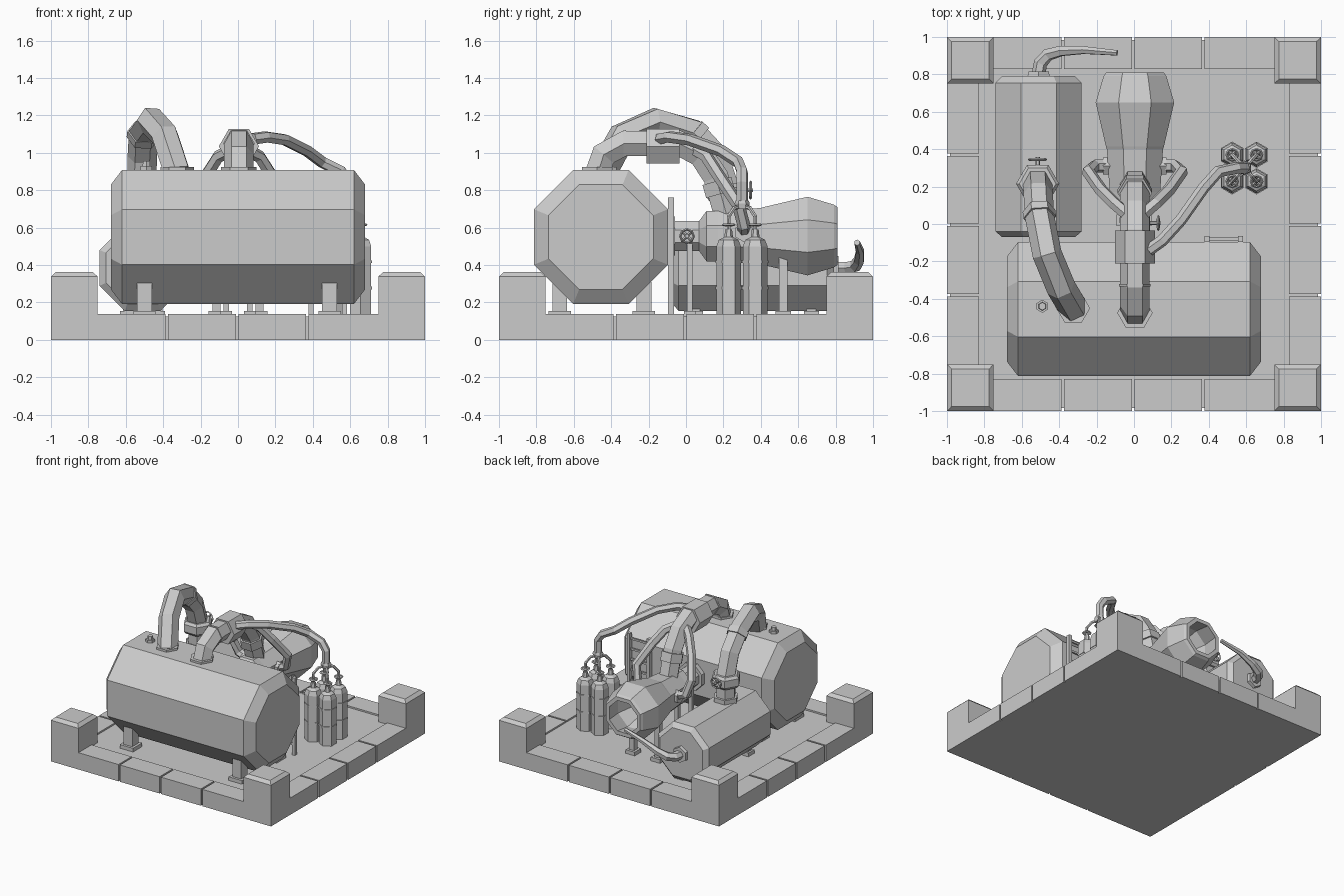
import bpy, bmesh, math
from mathutils import Vector as V


def finish(name, bm):
    bmesh.ops.recalc_face_normals(bm, faces=bm.faces)
    me = bpy.data.meshes.new(name)
    bm.to_mesh(me)
    bm.free()
    ob = bpy.data.objects.new(name, me)
    bpy.context.collection.objects.link(ob)
    return ob


def box(name, x0, x1, y0, y1, z0, z1):
    bm = bmesh.new()
    bmesh.ops.create_cube(bm, size=1)
    for v in bm.verts:
        v.co = V(((x0 + x1) / 2 + v.co.x * (x1 - x0), (y0 + y1) / 2 + v.co.y * (y1 - y0),
                  (z0 + z1) / 2 + v.co.z * (z1 - z0)))
    return finish(name, bm)


def sweep(name, pts, tangents, radii, sides, phase):
    """Skin rings (radius = distance to the flats) along points."""
    bm, rings = bmesh.new(), []
    t = tangents[0]
    u = V((1, 0, 0)) if abs(t.x) < 0.9 else V((0, 1, 0))
    for p, t, r in zip(pts, tangents, radii):
        u = (u - t * u.dot(t)).normalized()
        w = t.cross(u)
        R = r / math.cos(math.pi / sides)
        angs = [(i + phase) * math.tau / sides for i in range(sides)]
        rings.append([bm.verts.new(p + (u * math.cos(a) + w * math.sin(a)) * R) for a in angs])
    for a, b in zip(rings, rings[1:]):
        for i in range(sides):
            j = (i + 1) % sides
            bm.faces.new((a[i], a[j], b[j], b[i]))
    bm.faces.new(rings[0])
    bm.faces.new(rings[-1])
    return finish(name, bm)


def tube(name, pts, radii, sides=6, phase=0):
    pts = [V(p) for p in pts]
    n = len(pts)
    if not isinstance(radii, (list, tuple)):
        radii = [radii] * n
    tang = [(pts[min(i + 1, n - 1)] - pts[max(i - 1, 0)]).normalized() for i in range(n)]
    return sweep(name, pts, tang, radii, sides, phase)


def lathe(name, base, axis, profile, sides=8, phase=0.5):
    axis = V(axis).normalized()
    pts = [V(base) + axis * h for h, r in profile]
    return sweep(name, pts, [axis] * len(pts), [r for h, r in profile], sides, phase)


def handwheel(name, start, axis, length, r):
    """Stem, rim and crossed spokes."""
    axis = V(axis)
    c = V(start) + axis * length
    tube(name + "_stem", [start, c + axis * 0.012], 0.01)
    bpy.ops.mesh.primitive_torus_add(major_segments=8, minor_segments=4, major_radius=r, minor_radius=0.007,
                                     location=c, rotation=axis.to_track_quat('Z', 'Y').to_euler())
    bpy.context.object.name = name + "_rim"
    a = axis.orthogonal().normalized()
    for k, d in enumerate((a, axis.cross(a))):
        tube(f"{name}_spoke_{k}", [c - d * r, c + d * r], 0.006, 4)


def leg(name, x, y, w, top, foot):
    box(name, x - w, x + w, y - w, y + w, 0.12, top)
    box(name + "_foot", x - foot, x + foot, y - foot, y + foot, 0.11, 0.155)


# Base slab, rim blocks and corner posts
box("floor", -0.985, 0.985, -0.985, 0.985, 0, 0.125)
edges = [-0.76, -0.38, -0.005, 0.37, 0.76]
for s in (-1, 1):
    lo, hi = sorted((s * 0.83, s * 1.0))
    for i in range(4):
        a, b = edges[i] + 0.007, edges[i + 1] - 0.007
        box("rim_block_x", a, b, lo, hi, 0, 0.138)
        box("rim_block_y", lo, hi, a, b, 0, 0.138)
    for t in (-1, 1):
        lathe("corner_post", (s * 0.875, t * 0.875, 0), (0, 0, 1),
              [(0, 0.125), (0.338, 0.125), (0.362, 0.1)], 4)

# Main tank lying along x, with legs and a hex plug
lathe("main_tank", (0, -0.455, 0.55), (1, 0, 0),
      [(-0.68, 0.28), (-0.62, 0.358), (0.62, 0.358), (0.68, 0.28)])
for x in (-0.5, 0.49):
    for y in (-0.675, -0.225):
        leg("main_tank_leg", x, y, 0.04, 0.31, 0.06)
lathe("tank_plug", (-0.49, -0.44, 0.9), (0, 0, 1), [(0, 0.03), (0.03, 0.03), (0.03, 0.02), (0.055, 0.018)], 6)

# Ladder behind the main tank
for x in (0.39, 0.57):
    box("ladder_rail", x - 0.013, x + 0.013, -0.095, -0.065, 0.12, 0.76)
for i in range(7):
    z = 0.2 + i * 0.085
    box("ladder_rung", 0.39, 0.57, -0.087, -0.073, z, z + 0.015)

# Side tank lying along y
lathe("side_tank", (-0.51, 0, 0.385), (0, 1, 0),
      [(-0.07, 0.195), (-0.04, 0.23), (0.755, 0.23), (0.79, 0.195)])
for x in (-0.59, -0.43):
    for y in (0.05, 0.67):
        leg("side_tank_leg", x, y, 0.025, 0.24, 0.04)
lathe("side_tank_outlet", (-0.51, 0.78, 0.385), (0, 1, 0), [(0, 0.06), (0.035, 0.055)], 6)
tube("outlet_pipe", [(-0.51, 0.8, 0.385), (-0.5, 0.86, 0.385), (-0.46, 0.905, 0.395), (-0.39, 0.925, 0.425),
                     (-0.27, 0.93, 0.475), (-0.09, 0.915, 0.52)], [0.032, 0.032, 0.03, 0.026, 0.02, 0.014])

# Big hose from side tank to main tank
tube("big_hose", [(-0.515, 0.22, 0.58), (-0.515, 0.215, 0.82), (-0.512, 0.16, 0.98), (-0.505, 0.04, 1.11),
                  (-0.465, -0.16, 1.17), (-0.39, -0.34, 1.09), (-0.325, -0.45, 0.89)], 0.068)
lathe("big_hose_base", (-0.515, 0.22, 0.58), (0, 0, 1), [(0, 0.085), (0.07, 0.085)], 6, 0)
lathe("big_hose_valve", (-0.515, 0.215, 0.735), (0, 0, 1), [(0, 0.085), (0.02, 0.1), (0.08, 0.1), (0.1, 0.085)], 6, 0)
lathe("big_hose_flange", (-0.325, -0.45, 0.89), (0, 0, 1), [(0, 0.078), (0.035, 0.078)], 6, 0)
tube("big_hose_collar", [(-0.508, 0.07, 1.08), (-0.504, 0.035, 1.112)], 0.076)
handwheel("hose_valve", (-0.515, 0.3, 0.8), (0, 1, 0), 0.045, 0.045)

# Central burner along y: feed pipe, body and hollow nozzle
lathe("burner", (0.005, 0, 0.555), (0, 1, 0),
      [(-0.11, 0.08), (0.07, 0.08), (0.11, 0.135), (0.17, 0.135), (0.4, 0.15), (0.415, 0.155), (0.65, 0.21),
       (0.79, 0.168), (0.81, 0.155), (0.81, 0.125), (0.66, 0.15), (0.52, 0.1)])
lathe("feed_flange", (0.005, -0.1, 0.555), (0, 1, 0), [(0, 0.105), (0.04, 0.105)])
handwheel("feed_valve", (0.07, 0.005, 0.555), (1, 0, 0), 0.06, 0.036)
for x in (-0.115, 0.115):
    leg("burner_leg", x, 0.52, 0.022, 0.46, 0.042)
    leg("burner_front_leg", x * 0.55, 0.02, 0.015, 0.52, 0.03)

# Overhead pipe from main tank to burner, with hex sleeve
tube("overhead_pipe", [(0.005, -0.475, 0.88), (0.005, -0.44, 0.99), (0.005, -0.33, 1.05), (0.005, -0.04, 1.052),
                       (0.005, 0.08, 0.99), (0.005, 0.16, 0.87), (0.005, 0.22, 0.66)], 0.068)
lathe("overhead_sleeve", (0.005, -0.21, 1.035), (0, 1, 0), [(0, 0.093), (0.175, 0.093)], 6, 0)
lathe("overhead_flange", (0.005, -0.475, 0.88), (0, 0, 1), [(0, 0.082), (0.045, 0.082)], 6, 0)
lathe("overhead_collar", (0.005, -0.335, 1.05), (0, 1, 0), [(0, 0.073), (0.015, 0.073)], 6, 0)
tube("overhead_lower_collar", [(0.005, 0.165, 0.85), (0.005, 0.185, 0.78)], 0.08)

# Paired branch pipes beside the overhead pipe
for s in (-1, 1):
    tube("branch_pipe", [(0.005 + s * x, y, z) for x, y, z in
                         [(0.03, 0.04, 1.02), (0.11, 0.11, 0.98), (0.18, 0.18, 0.87), (0.25, 0.28, 0.72),
                          (0.215, 0.31, 0.61), (0.11, 0.31, 0.57)]], 0.03)
    lathe("branch_socket", (0.005 + s * 0.13, 0.31, 0.575), (s, 0, 0), [(0, 0.045), (0.04, 0.045)], 6)

# Gas bottles with bands, handwheels and manifold arms
for bx in (0.525, 0.655):
    for by in (0.228, 0.37):
        lathe("gas_bottle", (bx, by, 0), (0, 0, 1),
              [(0.12, 0.057), (0.5, 0.057), (0.535, 0.045), (0.55, 0.02), (0.59, 0.016)], 6)
        for z in (0.27, 0.41):
            lathe("bottle_band", (bx, by, z), (0, 0, 1), [(0, 0.061), (0.015, 0.061)], 6)
        handwheel("bottle_valve", (bx, by, 0.57), (0, 0, 1), 0.045, 0.03)
        tube("manifold_arm", [(bx, by, 0.6), (bx, by, 0.66), (bx * 0.6 + 0.236, by * 0.6 + 0.12, 0.705),
                              (0.59, 0.3, 0.715)], 0.01)
lathe("manifold", (0.59, 0.3, 0.7), (0, 0, 1), [(0, 0.03), (0.03, 0.035), (0.045, 0.03)], 6)

# Hose from sleeve to manifold
tube("bottle_hose", [(0.08, -0.14, 1.075), (0.15, -0.09, 1.085), (0.25, 0.02, 1.07), (0.37, 0.19, 1.01),
                     (0.45, 0.28, 0.95), (0.55, 0.3, 0.9), (0.59, 0.3, 0.84), (0.59, 0.3, 0.72)], 0.028)
